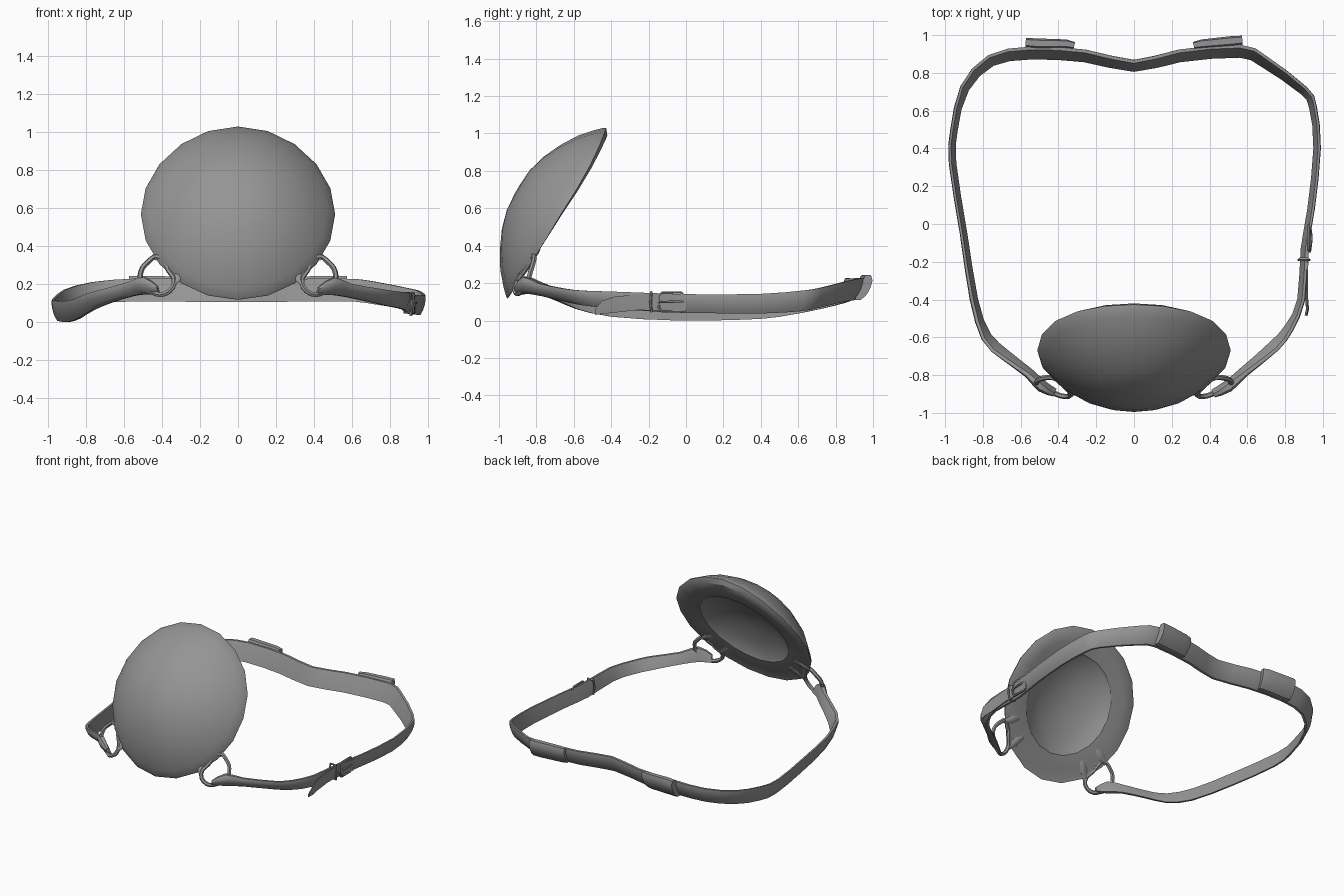
import bpy, bmesh, math
from mathutils import Vector

if "Cube" in bpy.data.objects:
    bpy.data.objects.remove(bpy.data.objects["Cube"])

grey = bpy.data.materials.new("dull_grey")
grey.diffuse_color = (0.3, 0.3, 0.3, 1)
grey.use_nodes = True
grey.node_tree.nodes["Principled BSDF"].inputs["Base Color"].default_value = grey.diffuse_color


def smooth(ob, angle):
    bpy.ops.object.select_all(action='DESELECT')
    ob.select_set(True)
    bpy.context.view_layer.objects.active = ob
    if ob.type == 'CURVE':
        bpy.ops.object.convert(target='MESH')
    bpy.ops.object.shade_smooth_by_angle(angle=math.radians(angle))


def finish(name, bm, angle=40):
    """Turn a bmesh into a smooth shaded object."""
    bmesh.ops.recalc_face_normals(bm, faces=bm.faces)
    me = bpy.data.meshes.new(name)
    bm.to_mesh(me)
    bm.free()
    me.materials.append(grey)
    ob = bpy.data.objects.new(name, me)
    bpy.context.collection.objects.link(ob)
    smooth(ob, angle)


def skin(bm, rings):
    """Bridge equal-sized rings of points and cap the ends."""
    vs = [[bm.verts.new(p) for p in r] for r in rings]
    n = len(vs[0])
    for a, b in zip(vs, vs[1:]):
        for i in range(n):
            j = (i + 1) % n
            bm.faces.new((a[i], a[j], b[j], b[i]))
    bm.faces.new(vs[0])
    bm.faces.new(vs[-1])


def refine(st):
    """Insert a rounded midpoint between neighbouring stations."""
    res = []
    for i in range(len(st) - 1):
        p, a, b, q = st[max(i - 1, 0)], st[i], st[i + 1], st[min(i + 2, len(st) - 1)]
        res += [a, tuple((9 * (s + t) - u - v) / 16 for u, s, t, v in zip(p, a, b, q))]
    return res + [st[-1]]


def strap(name, stations, lean):
    """Sweep a cushion-shaped section along (x, y, z, height, thickness)."""
    section = [(-.4, -.5), (.1, -.5), (.42, -.28), (.5, 0), (.42, .28),
               (.1, .5), (-.4, .5), (-.5, 0)]
    pts = [Vector(s[:3]) for s in stations]
    rings = []
    for i, (x, y, z, h, t) in enumerate(stations):
        d = pts[min(i + 1, len(pts) - 1)] - pts[max(i - 1, 0)]
        o = Vector((-d.y, d.x, 0)).normalized()
        tip = lean * (1 + max(0, (y - .6) / .3) + max(0, .8 - abs(y + .65) / .2))
        rings.append([pts[i] + o * (u * t + v * tip) + Vector((0, 0, v * h))
                      for u, v in section])
    bm = bmesh.new()
    skin(bm, rings)
    finish(name, bm)


def wire(name, points, radius, closed=True, handle='AUTO'):
    """Thin rod following a path."""
    cu = bpy.data.curves.new(name, 'CURVE')
    cu.dimensions = '3D'
    cu.bevel_depth = radius
    cu.bevel_resolution = 1
    cu.resolution_u = 3
    sp = cu.splines.new('BEZIER')
    sp.bezier_points.add(len(points) - 1)
    for b, p in zip(sp.bezier_points, points):
        b.co = p
        b.handle_left_type = b.handle_right_type = handle
    sp.use_cyclic_u = closed
    cu.use_fill_caps = True
    cu.materials.append(grey)
    ob = bpy.data.objects.new(name, cu)
    bpy.context.collection.objects.link(ob)
    smooth(ob, 50)


# Domed disc, tilted back: sloping rear rim around a shallow hollow
centre = Vector((0, -.69, .58))
up = Vector((0, .5, .866))
axis = Vector((0, -.866, .5))
front = [(.02, .245), (.12, .238), (.22, .21), (.32, .163), (.41, .107),
         (.48, .045), (.515, .008)]
back = [(.52, -.004), (.49, -.014), (.43, -.02), (.34, -.015), (.33, -.006),
        (.22, .04), (.1, .065), (.02, .07)]
rings = []
for r, n in front + back:
    ring = []
    for k in range(20):
        a = math.tau * k / 20
        s, c = math.sin(a), math.cos(a)
        dip = (.02 + .03 * max(0, c)) * s * s * (r / .52) ** 4
        if n < .03 and .3 < r < .5:
            dip += .03 * r * c
        low = 1 + .025 * max(0, -c) ** 2
        ring.append(centre + Vector((r * .985 * s, 0, 0))
                    + up * (r * c * low) + axis * (n - dip))
    rings.append(ring)
bm = bmesh.new()
skin(bm, rings)
finish("disc", bm, 35)

# Belt running from the left ring around the rear to the right ring
belt = [(-.42, -.895, .165, .045, .03), (-.49, -.86, .19, .09, .055),
        (-.56, -.79, .175, .075, .04), (-.68, -.70, .14, .075, .035),
        (-.785, -.6, .105, .085, .033), (-.85, -.4, .07, .10, .03),
        (-.905, -.05, .055, .11, .025), (-.963, .32, .06, .11, .025),
        (-.955, .5, .075, .11, .025), (-.9, .72, .115, .11, .028),
        (-.76, .87, .152, .115, .032), (-.55, .91, .168, .12, .035),
        (-.26, .895, .166, .12, .035), (0, .842, .166, .12, .035),
        (.24, .895, .166, .12, .035), (.56, .92, .168, .12, .035),
        (.69, .865, .158, .115, .032), (.9, .71, .12, .11, .028),
        (.95, .62, .105, .11, .026), (.972, .4, .09, .105, .025),
        (.94, .08, .09, .10, .025), (.905, -.13, .095, .10, .025),
        (.888, -.4, .11, .09, .028), (.825, -.55, .12, .08, .032),
        (.745, -.65, .135, .075, .035), (.59, -.78, .165, .07, .04),
        (.5, -.86, .188, .09, .055), (.42, -.9, .16, .045, .03)]
strap("belt", refine(belt), .025)

# Loose strap tail beyond the buckle
strap("strap_tail", [(.91, -.485, .045, .03, .01), (.918, -.45, .07, .07, .012),
                     (.912, -.38, .085, .085, .012), (.912, -.26, .098, .085, .012),
                     (.918, -.12, .098, .09, .012), (.935, 0, .09, .085, .01)], -.008)

# Raised sleeves on the rear of the belt
for s, name, rise in ((-1, "left_sleeve", 0), (1, "right_sleeve", .012)):
    st = [(s * .32, .928, .174, .125, .05), (s * .36, .937, .175, .13, .06),
          (s * .52, .94 + rise, .176, .135, .066),
          (s * .575, .944 + rise, .176, .132, .062)]
    strap(name, st if s > 0 else st[::-1], .025)

# Wire rings joining disc and belt, with flat lugs lying on the disc rear
for side, name in ((-1, "left"), (1, "right")):
    loop = [(.425, -.815, .345), (.475, -.815, .315), (.512, -.83, .265),
            (.505, -.85, .2), (.45, -.88, .155), (.385, -.91, .148),
            (.335, -.905, .205), (.365, -.86, .27)]
    wire(name + "_ring", [(side * x, y, z) for x, y, z in loop], .014)
    for tag, end, start in (("upper", (.44, -.815, .335), (.31, -.785, .413)),
                            ("lower", (.34, -.905, .205), (.235, -.832, .335))):
        a, b = (Vector((side * p[0], p[1], p[2])) for p in (start, end))
        d = (b - a).normalized()
        e = d.cross(axis).normalized()
        f = d.cross(e)
        bm = bmesh.new()
        skin(bm, [[a.lerp(b, t) + e * math.cos(k * math.pi / 4) * w
                   + f * math.sin(k * math.pi / 4) * w * .5 for k in range(8)]
                  for t, w in ((0, .008), (.25, .035), (.6, .035), (1, .015))])
        finish(name + "_" + tag + "_lug", bm, 70)


# Buckle frame, prong and keeper on the right side
def frame(x, y0, y1, z0, z1, c):
    return [(x, y0, z0 + c), (x, y0, z1 - c), (x, y0 + c, z1), (x, y1 - c, z1),
            (x, y1, z1 - c), (x, y1, z0 + c), (x, y1 - c, z0), (x, y0 + c, z0)]


wire("buckle_frame", frame(.926, -.145, -.008, .048, .15, .018), .008, True, 'VECTOR')
wire("buckle_prong", [(.932, -.01, .1), (.938, -.08, .1), (.93, -.15, .098)],
     .007, False)
wire("keeper", [(.878, -.185, .048), (.922, -.185, .048), (.928, -.19, .1),
                (.922, -.185, .152), (.878, -.185, .152), (.872, -.19, .1)],
     .007, True, 'VECTOR')
